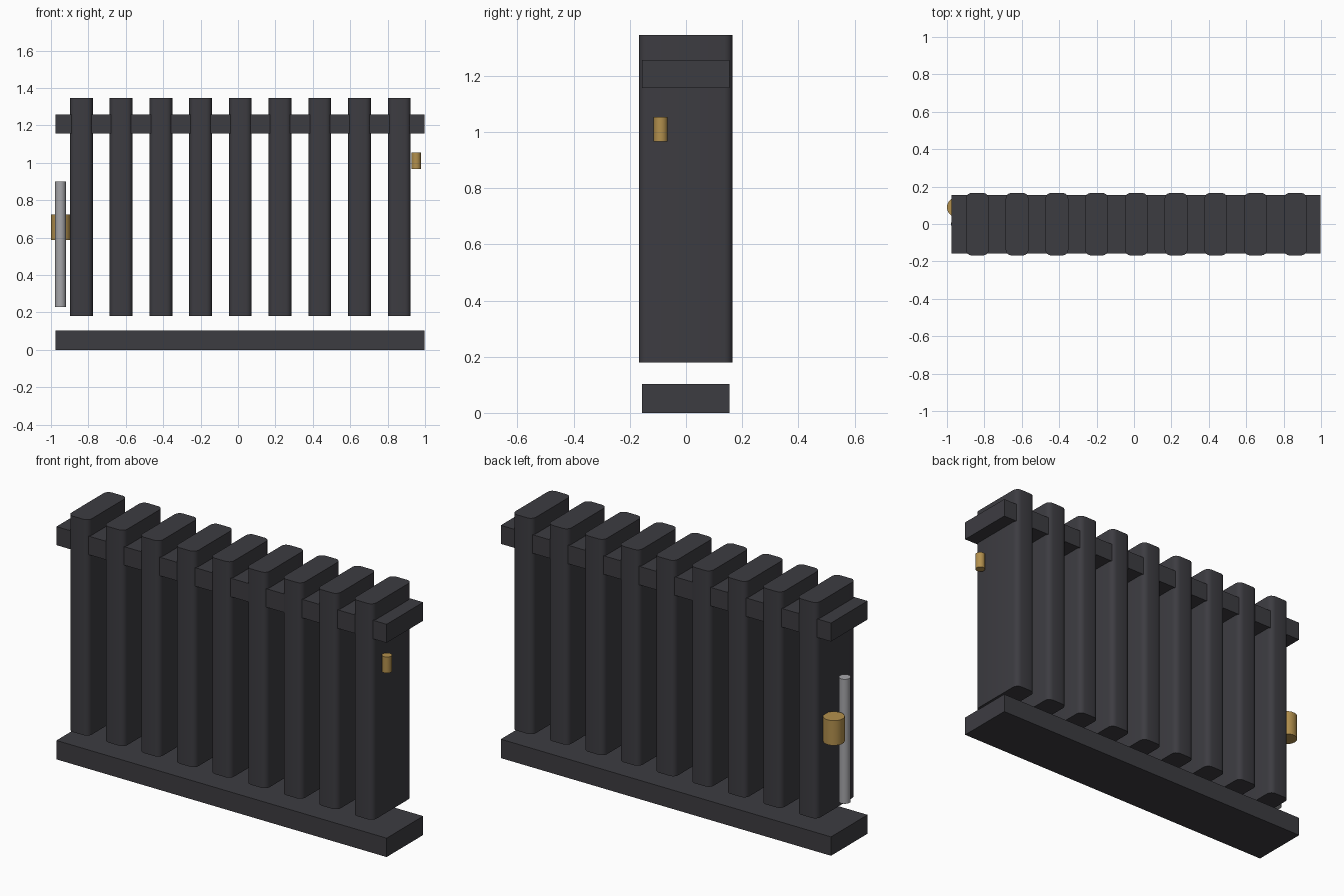
import bpy, bmesh, math

if "Cube" in bpy.data.objects:
    bpy.data.objects.remove(bpy.data.objects["Cube"])


def material(name, rgb):
    m = bpy.data.materials.new(name)
    m.diffuse_color = (*rgb, 1)
    m.use_nodes = True
    m.node_tree.nodes["Principled BSDF"].inputs["Base Color"].default_value = m.diffuse_color
    return m


IRON = material("dark iron", (0.046, 0.045, 0.053))
BRASS = material("brass", (0.45, 0.28, 0.075))
STEEL = material("pale steel", (0.38, 0.38, 0.40))


def add_object(name, bm, mat, smooth=False):
    me = bpy.data.meshes.new(name)
    bm.to_mesh(me)
    bm.free()
    me.materials.append(mat)
    ob = bpy.data.objects.new(name, me)
    bpy.context.collection.objects.link(ob)
    if smooth:
        bpy.ops.object.select_all(action='DESELECT')
        ob.select_set(True)
        bpy.context.view_layer.objects.active = ob
        bpy.ops.object.shade_smooth_by_angle(angle=math.radians(40))
    return ob


def box(name, lo, hi, mat, round_upright=0):
    bm = bmesh.new()
    bmesh.ops.create_cube(bm, size=1)
    for v in bm.verts:
        v.co = [(a + b) / 2 + c * (b - a) for a, b, c in zip(lo, hi, v.co)]
    if round_upright:
        # round only the four vertical edges
        edges = [e for e in bm.edges
                 if abs(e.verts[0].co.z - e.verts[1].co.z) > 0.01]
        bmesh.ops.bevel(bm, geom=edges, offset=round_upright, segments=4,
                        profile=0.5, affect='EDGES')
    return add_object(name, bm, mat, round_upright > 0)


def cylinder(name, x, y, z0, z1, r, mat):
    bm = bmesh.new()
    bmesh.ops.create_cone(bm, cap_ends=True, segments=32, radius1=r,
                          radius2=r, depth=z1 - z0)
    bmesh.ops.translate(bm, verts=bm.verts, vec=(x, y, (z0 + z1) / 2))
    return add_object(name, bm, mat, True)


# Base plinth and upper rail
box("base_plinth", (-0.975, -0.157, 0), (0.998, 0.155, 0.102), IRON)
box("upper_rail", (-0.975, -0.157, 1.157), (0.998, 0.155, 1.257), IRON)

# Nine upright radiator columns
for i in range(9):
    x = 0.0125 + (i - 4) * 0.2125
    box(f"column_{i + 1}", (x - 0.061, -0.168, 0.18),
        (x + 0.061, 0.166, 1.346), IRON, 0.03)

# Valve and supply pipe on the left end, bleed valve on the right end
cylinder("supply_valve", -0.947, 0.09, 0.588, 0.722, 0.053, BRASS)
cylinder("supply_pipe", -0.949, 0.0, 0.228, 0.90, 0.029, STEEL)
cylinder("bleed_valve", 0.953, -0.09, 0.967, 1.054, 0.025, BRASS)
